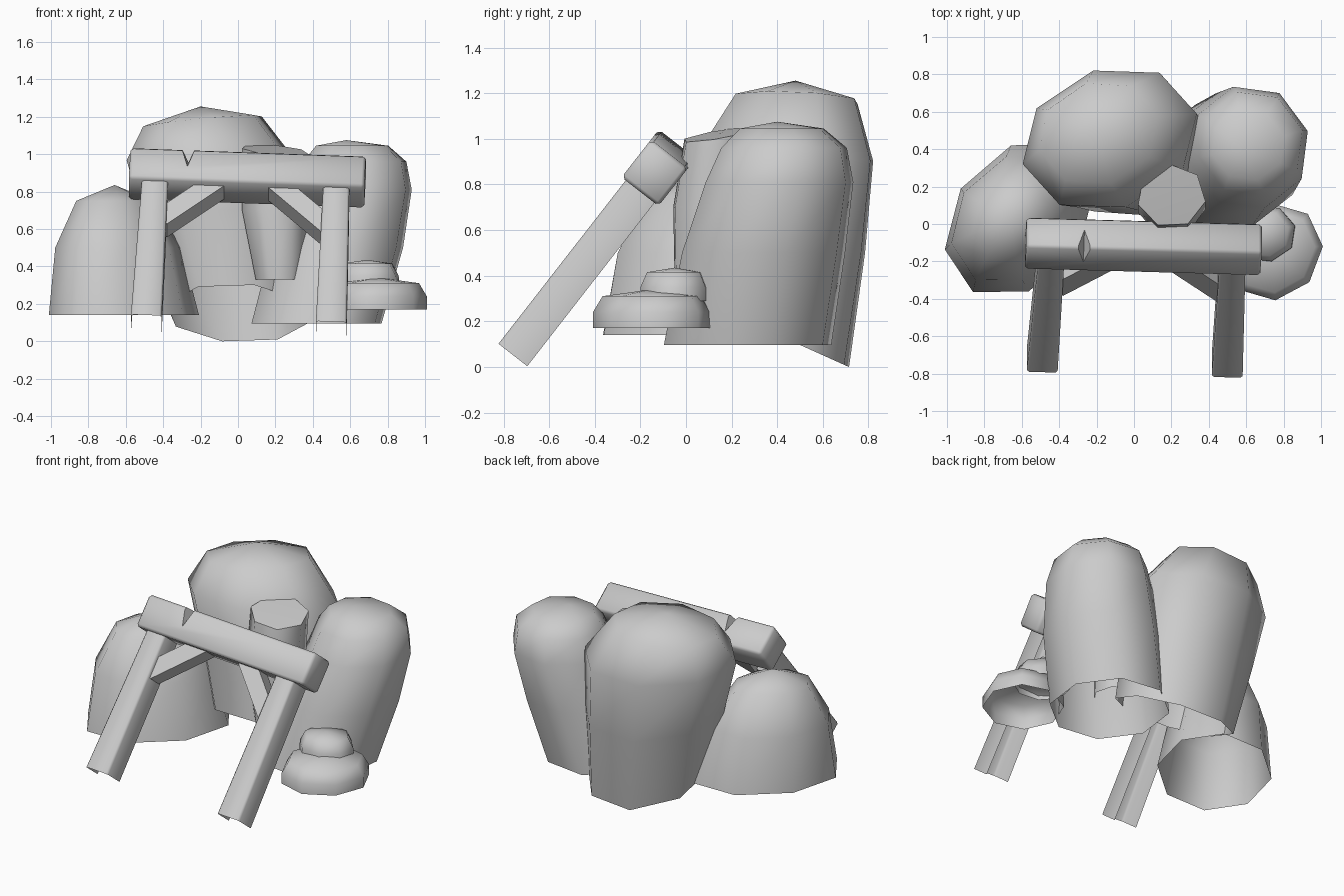
import bpy, bmesh, math
from mathutils import Matrix, Vector

if "Cube" in bpy.data.objects:
    bpy.data.objects.remove(bpy.data.objects["Cube"])

stone = bpy.data.materials.new("plain_grey")
stone.use_nodes = True
grey = (0.6, 0.6, 0.6, 1)
stone.diffuse_color = grey
stone.node_tree.nodes["Principled BSDF"].inputs["Base Color"].default_value = grey


def finish(name, bm, matrix=Matrix(), angle=None):
    bmesh.ops.recalc_face_normals(bm, faces=bm.faces)
    mesh = bpy.data.meshes.new(name)
    bm.to_mesh(mesh)
    bm.free()
    mesh.materials.append(stone)
    obj = bpy.data.objects.new(name, mesh)
    bpy.context.collection.objects.link(obj)
    obj.matrix_world = matrix
    if angle:
        bpy.ops.object.select_all(action="DESELECT")
        obj.select_set(True)
        bpy.context.view_layer.objects.active = obj
        bpy.ops.object.shade_smooth_by_angle(angle=math.radians(angle))
    return obj


def rock(name, rings, tip, sides=8, turn=15, spin=0, angle=70):
    """Loft oval rings of (x, y, z, radius, radius, x slope, y slope) to a tip;
    open below. turn places the corners, spin rotates the oval's axes."""
    bm = bmesh.new()
    axes = Matrix.Rotation(math.radians(spin), 3, "Z")
    loops = []
    for x, y, z, ra, rb, sx, sy in rings:
        loop = []
        for i in range(sides):
            a = math.radians(turn) + math.tau * i / sides
            d = axes @ Vector((ra * math.cos(a), rb * math.sin(a), 0))
            loop.append(bm.verts.new((x + d.x, y + d.y, z + sx * d.x + sy * d.y)))
        loops.append(loop)
    top = bm.verts.new(tip)
    for i in range(sides):
        j = (i + 1) % sides
        for low, high in zip(loops, loops[1:]):
            bm.faces.new((low[i], low[j], high[j], high[i]))
        bm.faces.new((loops[-1][i], loops[-1][j], top))
    return finish(name, bm, angle=angle)


# Boulders
rock("tall_back_boulder", [
    (0, .38, .15, .4, .345, 0, -.45),
    (-.07, .43, .6, .45, .365, 0, -.28),
    (-.13, .455, .95, .485, .375, 0, -.13),
    (-.19, .485, 1.175, .33, .275, .1, -.06)], (-.2, .48, 1.255), turn=-5, spin=20)
rock("right_boulder", [
    (.42, .27, .095, .36, .38, 0, 0),
    (.53, .34, .5, .365, .37, 0, 0),
    (.615, .41, .81, .325, .335, 0, 0),
    (.625, .43, .96, .285, .285, 0, 0),
    (.61, .42, 1.045, .2, .19, 0, 0)], (.58, .4, 1.075))
rock("left_boulder", [
    (-.61, .03, .14, .47, .35, 0, 0),
    (-.64, .03, .5, .39, .3, 0, 0),
    (-.66, .03, .75, .235, .185, 0, 0)], (-.66, .03, .835), turn=10, spin=50)
rock("standing_slab", [
    (.22, .08, .33, .13, .14, 0, 0),
    (.2, .11, .7, .185, .18, 0, 0),
    (.2, .15, 1.02, .185, .17, -.1, .17)], (.2, .15, 1.025), sides=7, turn=-10, angle=55)

# Stacked pebbles
rock("lower_pebble", [
    (.75, -.15, .17, .272, .247, 0, 0),
    (.75, -.15, .24, .272, .247, 0, 0),
    (.75, -.15, .31, .23, .205, 0, 0)], (.75, -.15, .34), turn=4, spin=45)
rock("upper_pebble", [
    (.69, -.05, .29, .18, .155, 0, 0),
    (.69, -.05, .35, .175, .155, 0, 0),
    (.69, -.05, .415, .14, .125, 0, 0)], (.69, -.05, .435))

# Leaning frame: local x across, y into the depth, z up along the posts
lean = (Matrix.Translation((.05, -.12, .873))
        @ Matrix.Rotation(math.radians(-37.9), 4, "X")
        @ Matrix.Rotation(math.radians(2.6), 4, "Y"))


def bevel_edges(bm, edges, width):
    bmesh.ops.bevel(bm, geom=edges, offset=width, segments=1, affect="EDGES")


# Beam with a notch in its upper front edge
bm = bmesh.new()
bmesh.ops.create_cube(bm, size=1, matrix=Matrix.Diagonal((1.26, .205, .21, 1)))
bevel_edges(bm, bm.edges[:], .016)
beam = finish("cross_beam", bm, lean, angle=50)

bm = bmesh.new()
out, along = Vector((0, -.7, .7)), Vector((0, .7, .7))
ridge = Vector((-.32, -.1, .105))
for side in (-.2, .2):
    for dx, height in ((-.07, .085), (.07, .085), (0, -.085)):
        bm.verts.new(ridge + Vector((dx, 0, 0)) + out * height + along * side)
bmesh.ops.convex_hull(bm, input=bm.verts[:])
cutter = finish("notch_cutter", bm, lean)
cutter.hide_render = True
cutter.hide_set(True)
cut = beam.modifiers.new("notch", "BOOLEAN")
cut.object = cutter
cut.operation = "DIFFERENCE"
cut.solver = "EXACT"

# Posts: channels open at the rear and the foot
for name, top_x, foot_x in (("left_side_post", .48, .495), ("right_side_post", -.49, -.495)):
    bm = bmesh.new()
    bmesh.ops.create_cube(bm, size=1)
    for v in bm.verts:
        foot = v.co.z < 0
        width = .165 if foot else .14
        v.co = ((foot_x if foot else top_x) + v.co.x * width,
                v.co.y * .16, -1.015 if foot else -.08)
    gone = [f for f in bm.faces if f.normal.y > .5 or f.normal.z < -.5]
    bmesh.ops.delete(bm, geom=gone, context="FACES")
    front = [e for e in bm.edges if all(v.co.y < 0 for v in e.verts)
             and abs(e.verts[0].co.z - e.verts[1].co.z) > .5]
    bevel_edges(bm, front, .012)
    finish(name, bm, lean, angle=50)

# Diagonal braces between posts and beam
for name, a, b in (("left_side_brace", (.45, 0, -.35), (.11, 0, -.02)),
                   ("right_side_brace", (-.45, 0, -.335), (-.11, 0, -.02))):
    a, b = Vector(a), Vector(b)
    bm = bmesh.new()
    bmesh.ops.create_cube(bm, size=1, matrix=Matrix.Diagonal((.11, .115, (b - a).length, 1)))
    tilt = Matrix.Rotation(math.atan2(b.x - a.x, b.z - a.z), 4, "Y")
    finish(name, bm, lean @ Matrix.Translation((a + b) / 2) @ tilt)
